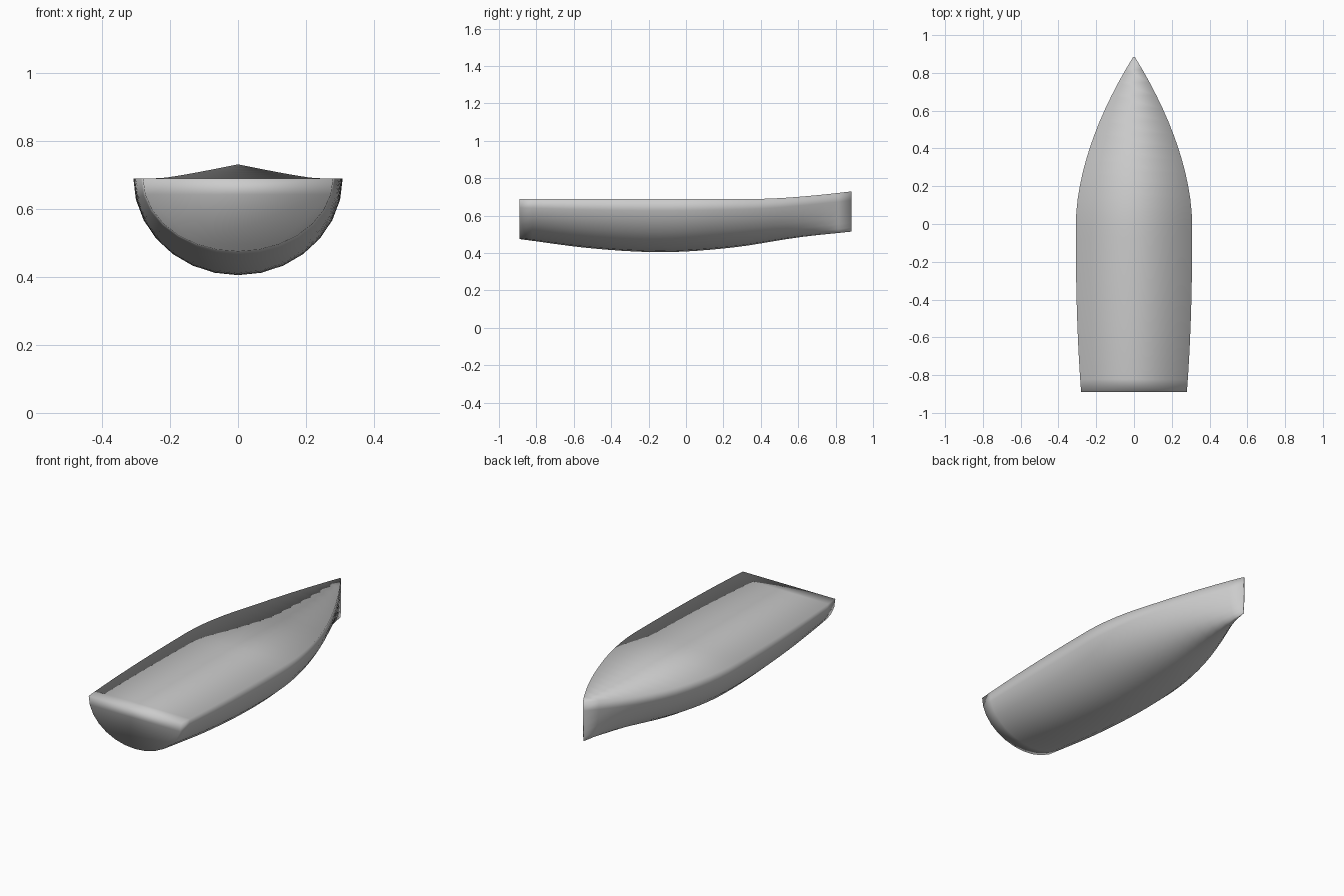
import bpy, bmesh, math

cube = bpy.data.objects.get("Cube")
if cube:
    bpy.data.objects.remove(cube, do_unlink=True)

STERN, BOW = -0.89, 0.885
SECTIONS, RIBS = 26, 14


def lerp_profile(points, y):
    """Smoothly interpolate a short profile of (y, value) pairs."""
    n = len(points)
    for i in range(n - 1):
        (y0, a), (y1, b) = points[i], points[i + 1]
        if y <= y1 or i == n - 2:
            t = (y - y0) / (y1 - y0)
            pa = points[max(i - 1, 0)]
            pb = points[min(i + 2, n - 1)]
            ma = (b - pa[1]) / (y1 - pa[0]) * (y1 - y0)
            mb = (pb[1] - a) / (pb[0] - y0) * (y1 - y0)
            return ((2*t**3 - 3*t**2 + 1) * a + (t**3 - 2*t**2 + t) * ma
                    + (3*t**2 - 2*t**3) * b + (t**3 - t**2) * mb)


KEEL = [(STERN, 0.475), (-0.5, 0.425), (-0.12, 0.405), (0.25, 0.43), (0.6, 0.484), (BOW, 0.515)]


def half_beam(y):
    if y > 0:
        return 0.004 + 0.304 * (1 - (y / BOW) ** 1.8)
    return 0.308 - 0.028 * (y / STERN) ** 2.4


def sheer(y):
    return 0.69 + 0.04 * max(0, (y - 0.4) / (BOW - 0.4)) ** 1.5


# Hull: half-ellipse sections lofted from transom to stem, closed by the deck
bm = bmesh.new()
rings = []
for s in range(SECTIONS + 1):
    y = STERN + (BOW - STERN) * s / SECTIONS
    w, top, keel = half_beam(y), sheer(y), lerp_profile(KEEL, y)
    rings.append([bm.verts.new((-w * math.cos(math.pi * r / RIBS), y,
                                top - (top - keel) * math.sin(math.pi * r / RIBS)))
                  for r in range(RIBS + 1)])
for a, b in zip(rings, rings[1:]):
    for r in range(RIBS):
        bm.faces.new((a[r], a[r + 1], b[r + 1], b[r]))
    bm.faces.new((a[-1], a[0], b[0], b[-1]))
bm.faces.new(rings[0])
bm.faces.new(rings[-1])
bmesh.ops.recalc_face_normals(bm, faces=bm.faces)
for f in bm.faces:
    f.smooth = True

mesh = bpy.data.meshes.new("boat_hull")
bm.to_mesh(mesh)
bm.free()
hull = bpy.data.objects.new("boat_hull", mesh)
bpy.context.collection.objects.link(hull)

# Plain grey finish
grey = bpy.data.materials.new("light_grey")
grey.use_nodes = True
color = (0.6, 0.6, 0.6, 1)
grey.diffuse_color = color
grey.node_tree.nodes["Principled BSDF"].inputs["Base Color"].default_value = color
mesh.materials.append(grey)
